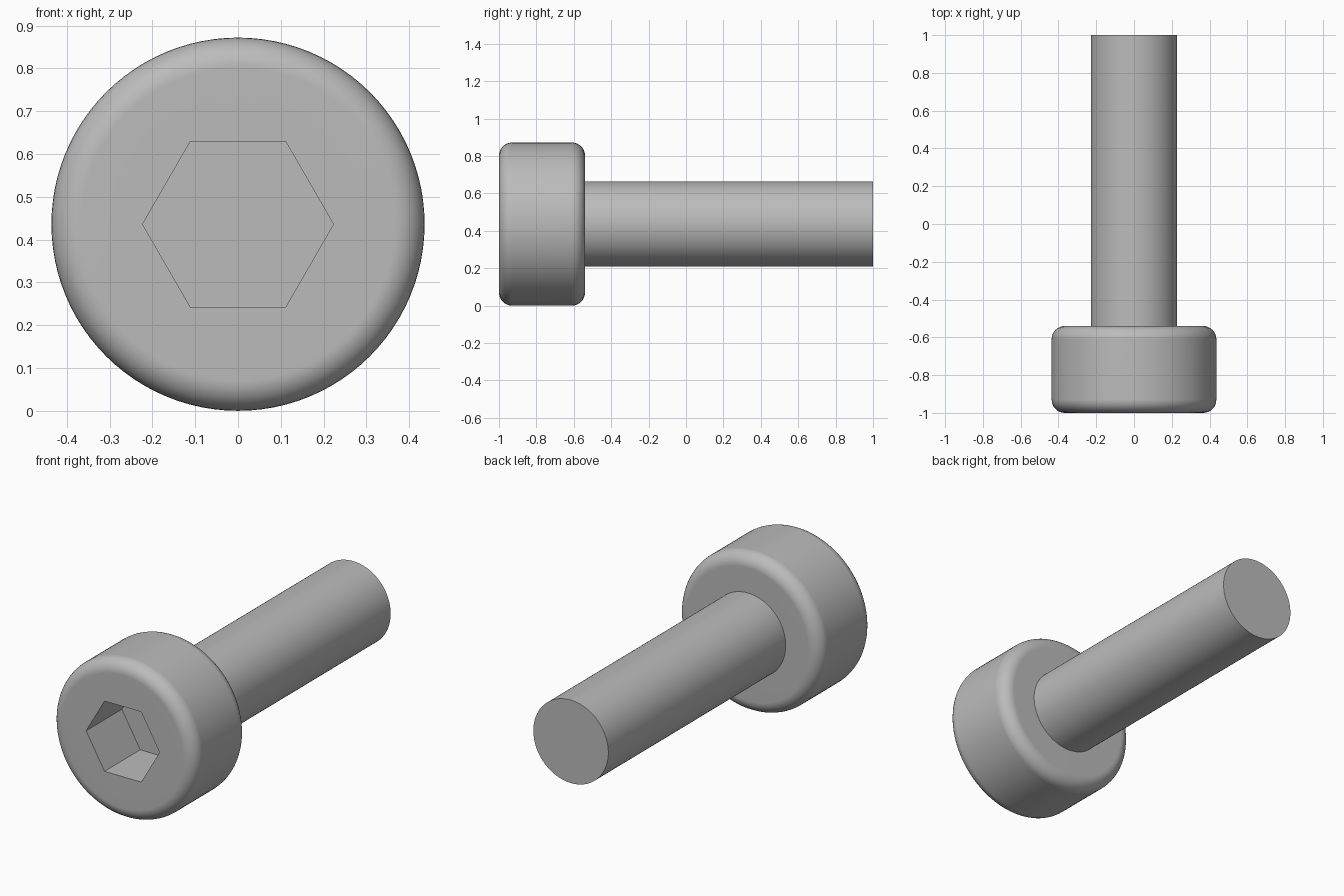
import bpy, bmesh
from math import cos, sin, pi

cube = bpy.data.objects.get("Cube")
if cube:
    bpy.data.objects.remove(cube)

HEAD_R, SHANK_R, HEX_R = 0.436, 0.228, 0.223
FRONT, SHOULDER, TIP = -1.0, -0.54, 1.0
FILLET, SOCKET_DEPTH, SIDES = 0.07, 0.31, 96
STEPS = 8

steel = bpy.data.materials.new("grey steel")
steel.use_nodes = True
steel.diffuse_color = (0.5, 0.5, 0.5, 1)
steel.node_tree.nodes["Principled BSDF"].inputs["Base Color"].default_value = steel.diffuse_color


def ring(bm, radius, y, sides):
    """Closed loop of vertices around the screw axis."""
    return [bm.verts.new((radius * cos(2 * pi * i / sides), y,
                          HEAD_R + radius * sin(2 * pi * i / sides)))
            for i in range(sides)]


def skin(bm, rings):
    """Join successive rings with quads."""
    for a, b in zip(rings, rings[1:]):
        for i in range(len(a)):
            j = (i + 1) % len(a)
            bm.faces.new((a[i], a[j], b[j], b[i]))


def finish(bm, name):
    bmesh.ops.recalc_face_normals(bm, faces=bm.faces)
    mesh = bpy.data.meshes.new(name)
    bm.to_mesh(mesh)
    bm.free()
    mesh.materials.append(steel)
    obj = bpy.data.objects.new(name, mesh)
    bpy.context.collection.objects.link(obj)
    bpy.ops.object.select_all(action="DESELECT")
    obj.select_set(True)
    bpy.context.view_layer.objects.active = obj
    bpy.ops.object.shade_smooth_by_angle(angle=pi / 6)
    weighted = obj.modifiers.new("even shading", "WEIGHTED_NORMAL")
    weighted.keep_sharp = True


# Head: rounded disc with a hexagonal socket in its front
core = HEAD_R - FILLET
arc = [k * pi / 2 / STEPS for k in range(STEPS + 1)]
profile = [(core - FILLET, FRONT)]
profile += [(core + FILLET * sin(a), FRONT + FILLET * (1 - cos(a))) for a in arc]
profile += [(core + FILLET * cos(a), SHOULDER - FILLET * (1 - sin(a))) for a in arc]
profile += [(SHANK_R - 0.02, SHOULDER)]

bm = bmesh.new()
rings = [ring(bm, r, y, SIDES) for r, y in profile]
skin(bm, rings)
bm.faces.new(rings[-1])
rim = ring(bm, HEX_R, FRONT, 6)
floor = ring(bm, HEX_R, FRONT + SOCKET_DEPTH, 6)
skin(bm, [rim, floor])
bm.faces.new(floor)
border = [e for e in bm.edges
          if all(v in rings[0] for v in e.verts) or all(v in rim for v in e.verts)]
bmesh.ops.triangle_fill(bm, edges=border, use_beauty=True)
finish(bm, "screw_head")

# Shank: plain cylinder set slightly into the head
bm = bmesh.new()
ends = [ring(bm, SHANK_R, y, SIDES) for y in (SHOULDER - 0.02, TIP)]
skin(bm, ends)
for end in ends:
    bm.faces.new(end)
finish(bm, "screw_shank")
